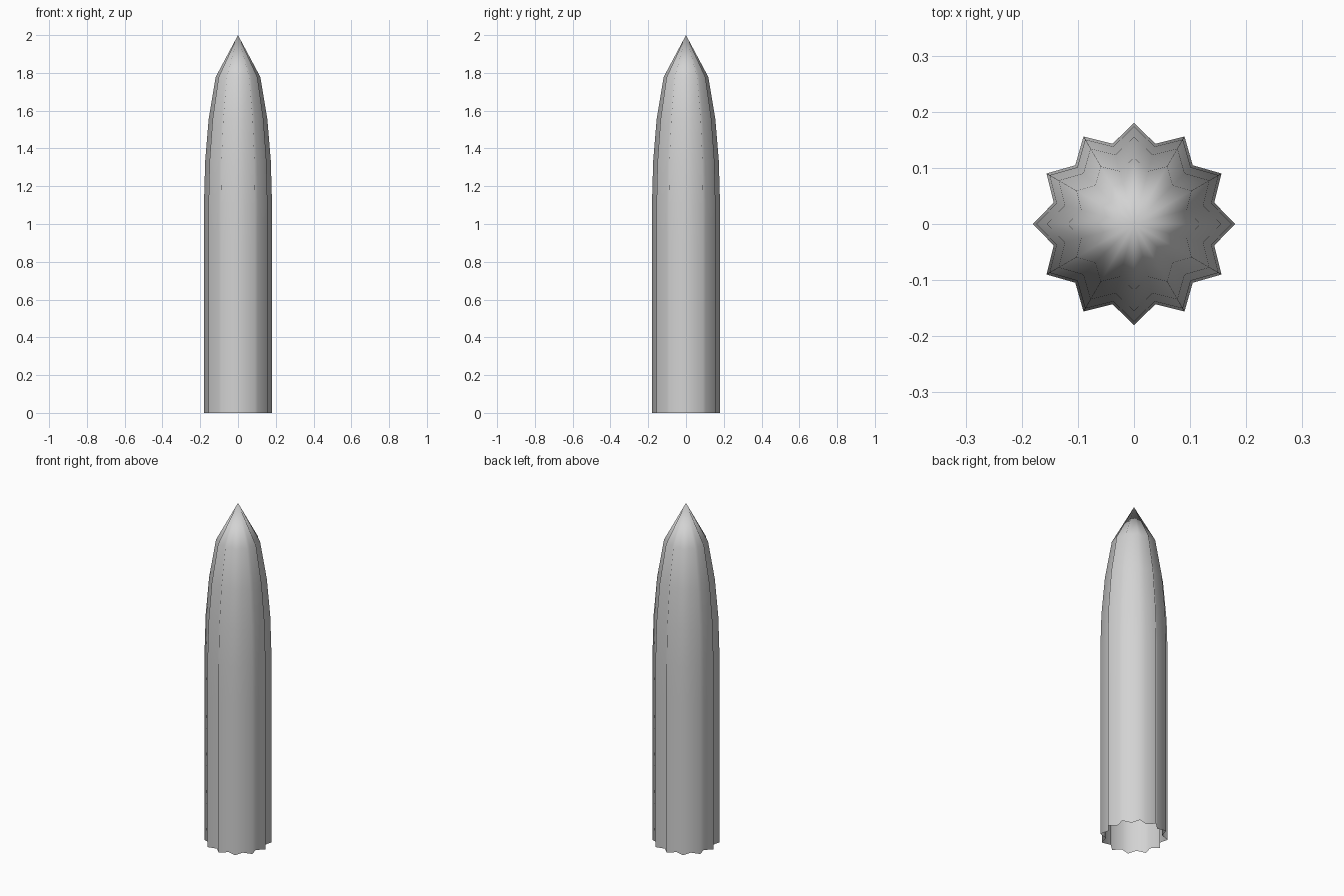
import bpy, bmesh, math

if "Cube" in bpy.data.objects:
    bpy.data.objects.remove(bpy.data.objects["Cube"])

RIBS, LEVELS, HEIGHT = 12, 9, 2.0
RIDGE, VALLEY = 0.18, 0.148

mat = bpy.data.materials.new("plain grey")
mat.diffuse_color = (0.65, 0.65, 0.65, 1)
mat.use_nodes = True
mat.node_tree.nodes["Principled BSDF"].inputs["Base Color"].default_value = mat.diffuse_color

bm = bmesh.new()


def ring(i):
    # star-shaped ring, narrowing along a quarter ellipse above mid height
    t = i / LEVELS
    s = math.sqrt(1 - max(0, (t - 0.55) / 0.45) ** 2)
    verts = []
    for k in range(RIBS * 2):
        r = (VALLEY if k % 2 else RIDGE) * s
        a = math.pi * k / RIBS
        verts.append(bm.verts.new((r * math.cos(a), r * math.sin(a), t * HEIGHT)))
    return verts


# ribbed column, open at the bottom
rings = [ring(i) for i in range(LEVELS)]
n = RIBS * 2
for lo, hi in zip(rings, rings[1:]):
    for k in range(n):
        j = (k + 1) % n
        bm.faces.new((lo[k], lo[j], hi[j], hi[k]))

# pointed tip
tip = bm.verts.new((0, 0, HEIGHT))
for k in range(n):
    bm.faces.new((rings[-1][k], rings[-1][(k + 1) % n], tip))

for f in bm.faces:
    f.smooth = True

mesh = bpy.data.meshes.new("ribbed_column")
bm.to_mesh(mesh)
bm.free()
mesh.materials.append(mat)
obj = bpy.data.objects.new("ribbed_column", mesh)
bpy.context.collection.objects.link(obj)
